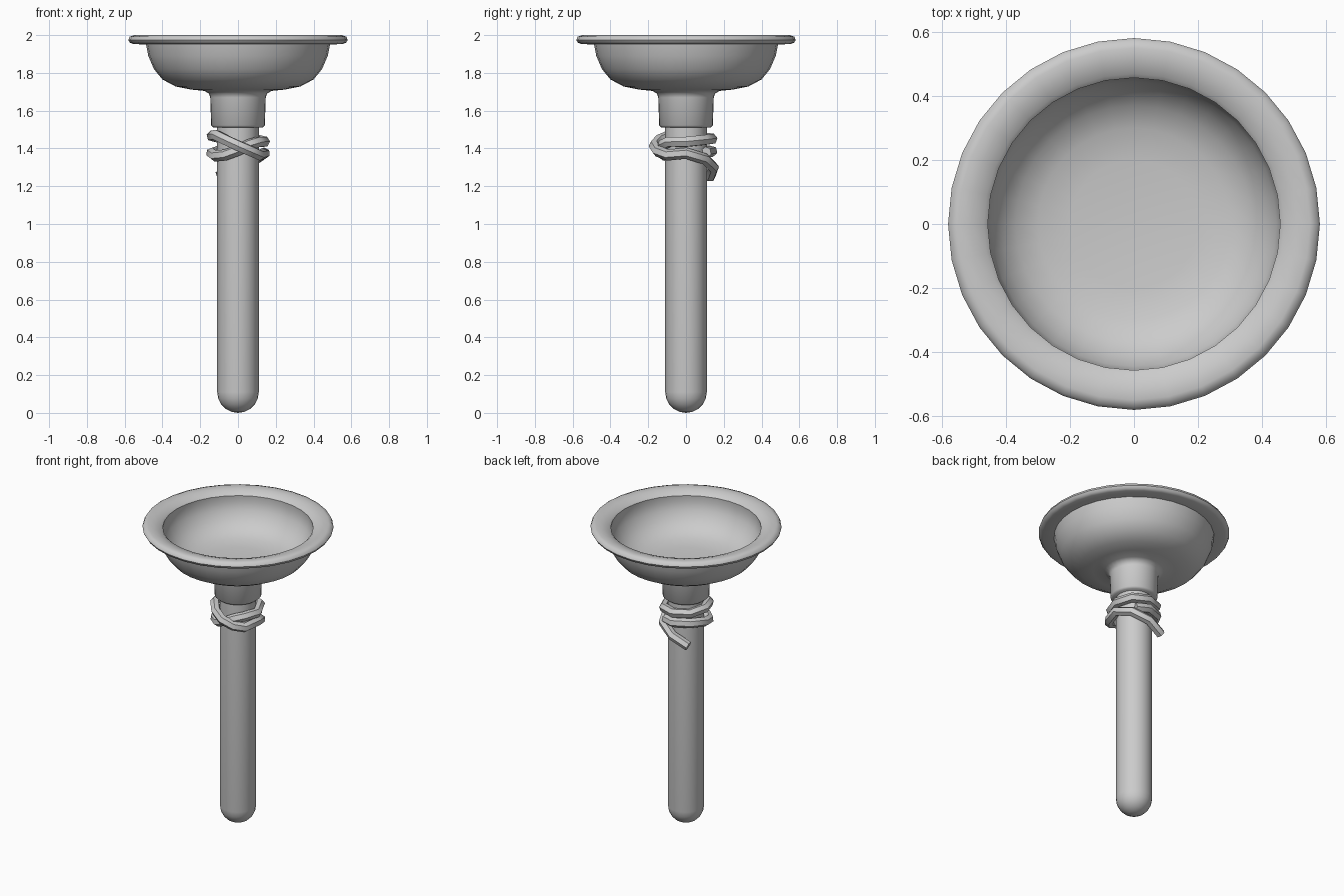
import bpy, bmesh, math

if "Cube" in bpy.data.objects:
    bpy.data.objects.remove(bpy.data.objects["Cube"])


def lathe(name, profile, segments, angle=50):
    """Spin a (radius, height) profile around z; zero radius makes a pole."""
    bm = bmesh.new()
    rings = []
    for r, z in profile:
        if r == 0:
            rings.append([bm.verts.new((0, 0, z))] * segments)
        else:
            rings.append([bm.verts.new((r * math.cos(a), r * math.sin(a), z))
                          for a in (2 * math.pi * i / segments for i in range(segments))])
    for low, high in zip(rings, rings[1:]):
        for i in range(segments):
            j = (i + 1) % segments
            corners = list(dict.fromkeys([low[i], low[j], high[j], high[i]]))
            bm.faces.new(corners)
    bmesh.ops.recalc_face_normals(bm, faces=bm.faces)
    mesh = bpy.data.meshes.new(name)
    bm.to_mesh(mesh)
    bm.free()
    obj = bpy.data.objects.new(name, mesh)
    bpy.context.collection.objects.link(obj)
    smooth(obj, angle)
    return obj


def smooth(obj, angle):
    bpy.ops.object.select_all(action='DESELECT')
    obj.select_set(True)
    bpy.context.view_layer.objects.active = obj
    bpy.ops.object.shade_smooth_by_angle(angle=math.radians(angle))


# Wooden handle with a rounded end
R = 0.11
dome = [(R * math.sin(math.radians(a)), R * (1 - math.cos(math.radians(a))))
        for a in (18, 36, 54, 72, 90)]
lathe("handle", [(0, 0)] + dome + [(R, 1.58), (0, 1.58)], 24)

# Rubber cup: socket collar, outer bowl, rolled rim, hollow inside
lathe("rubber_cup", [
    (0, 1.51), (0.13, 1.51), (0.142, 1.522), (0.147, 1.67), (0.155, 1.692),
    (0.18, 1.705), (0.25, 1.712), (0.33, 1.728), (0.40, 1.765), (0.445, 1.82),
    (0.475, 1.89), (0.487, 1.95), (0.555, 1.953), (0.573, 1.96), (0.581, 1.975),
    (0.573, 1.992), (0.55, 2.0), (0.51, 1.995), (0.47, 1.982), (0.457, 1.97),
    (0.459, 1.93), (0.445, 1.88), (0.415, 1.83), (0.37, 1.785), (0.30, 1.755),
    (0.20, 1.742), (0, 1.738)], 32)

# Cord wound around the neck, crossing at the front, with a loose tail
path = [  # angle, radius, height
    (130, 0.165, 1.25), (90, 0.145, 1.30), (45, 0.14, 1.345), (0, 0.14, 1.375),
    (-40, 0.15, 1.365), (-65, 0.165, 1.385), (-90, 0.168, 1.415), (-115, 0.155, 1.445),
    (-145, 0.14, 1.47), (-180, 0.137, 1.465), (-225, 0.137, 1.455), (-270, 0.137, 1.45),
    (-315, 0.137, 1.445), (-360, 0.14, 1.435), (-400, 0.14, 1.435),
    (-425, 0.135, 1.42), (-450, 0.13, 1.39), (-480, 0.135, 1.365),
    (-510, 0.14, 1.36), (-540, 0.14, 1.375), (-585, 0.138, 1.39),
    (-630, 0.137, 1.385), (-665, 0.13, 1.38)]
# Front strands swap sides: the rising one is mirrored to run upper left to lower right
curve = bpy.data.curves.new("cord", 'CURVE')
curve.dimensions = '3D'
curve.bevel_depth = 0.03
curve.bevel_resolution = 1
curve.use_fill_caps = True
spline = curve.splines.new('POLY')
spline.points.add(len(path) - 1)
for point, (a, r, z) in zip(spline.points, path):
    t = math.radians(a)
    point.co = (r * math.cos(t), r * math.sin(t), z, 1)
cord = bpy.data.objects.new("cord", curve)
bpy.context.collection.objects.link(cord)
bpy.ops.object.select_all(action='DESELECT')
cord.select_set(True)
bpy.context.view_layer.objects.active = cord
bpy.ops.object.convert(target='MESH')
smooth(bpy.context.object, 50)
